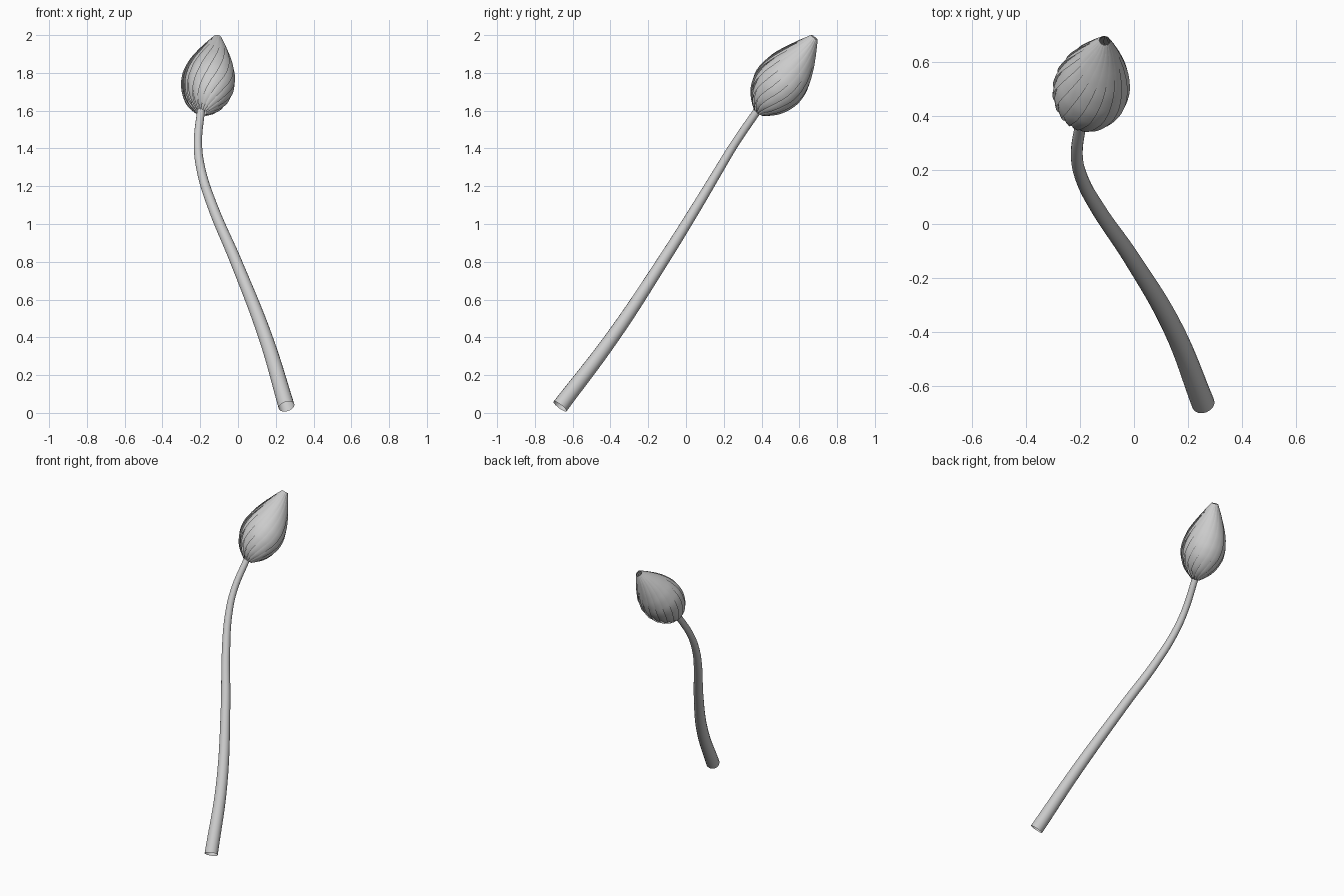
import bpy, bmesh
from math import sin, cos, pi, radians
from mathutils import Vector

if "Cube" in bpy.data.objects:
    bpy.data.objects.remove(bpy.data.objects["Cube"])

# Curved tapering stem (open tube): x, y, z, radius
PATH = [(0.257, -0.667, 0.034, 0.043), (0.146, -0.390, 0.40, 0.037),
        (-0.010, -0.125, 0.80, 0.031), (-0.137, 0.062, 1.10, 0.027),
        (-0.194, 0.170, 1.28, 0.024), (-0.212, 0.255, 1.42, 0.022),
        (-0.195, 0.385, 1.61, 0.021)]
curve = bpy.data.curves.new("stem", 'CURVE')
curve.dimensions = '3D'
curve.bevel_depth = 1.0
curve.bevel_resolution = 6
curve.resolution_u = 8
spline = curve.splines.new('BEZIER')
spline.bezier_points.add(len(PATH) - 1)
for p, (x, y, z, r) in zip(spline.bezier_points, PATH):
    p.co = (x, y, z)
    p.radius = r
    p.handle_left_type = p.handle_right_type = 'AUTO'
stem = bpy.data.objects.new("stem", curve)
bpy.context.collection.objects.link(stem)
bpy.context.view_layer.objects.active = stem
stem.select_set(True)
bpy.ops.object.convert(target='MESH')
bpy.ops.object.shade_smooth_by_angle(angle=radians(40))
stem.select_set(False)

# Bud: overlapping petals spiralling round a tilted axis
BASE = Vector((-0.193, 0.382, 1.590))
TIP = Vector((-0.108, 0.680, 1.988))
AXIS = (TIP - BASE).normalized()
LENGTH = (TIP - BASE).length
SIDE = Vector((1, 0, 0))
SIDE = (SIDE - AXIS * SIDE.dot(AXIS)).normalized()
UP = AXIS.cross(SIDE)
PROFILE = [(0, 0.026), (0.04, 0.054), (0.10, 0.087), (0.2, 0.117), (0.32, 0.136),
           (0.45, 0.138), (0.6, 0.120), (0.75, 0.088), (0.9, 0.049), (1.0, 0.019)]
PETALS, ROWS, COLS = 18, 28, 8
TWIST = radians(50)


def bud_radius(t):
    for (t0, r0), (t1, r1) in zip(PROFILE, PROFILE[1:]):
        if t <= t1:
            return r0 + (r1 - r0) * (t - t0) / (t1 - t0)
    return PROFILE[-1][1]


def smooth_radius(t):
    # average neighbouring samples to round the profile
    d = min(0.04, t, 1 - t)
    return (bud_radius(t - d) + 2 * bud_radius(t) + bud_radius(t + d)) / 4


bm = bmesh.new()
for k in range(PETALS):
    grid = []
    for i in range(ROWS + 1):
        t = i / ROWS
        r = smooth_radius(t)
        width = radians(18 + 18 * min(1, t / 0.35))
        row = []
        for j in range(COLS + 1):
            s = j / COLS
            a = 2 * pi * k / PETALS + TWIST * (t - 0.1) + width * (s - 0.5)
            # inner edge tucks beneath the neighbour, outer edge stands free
            rr = r * (0.89 + 0.15 * s) + 0.003 * sin(pi * s)
            row.append(bm.verts.new(BASE + AXIS * LENGTH * t
                                    + (SIDE * cos(a) + UP * sin(a)) * rr))
        grid.append(row)
    for i in range(ROWS):
        for j in range(COLS):
            bm.faces.new((grid[i][j], grid[i][j + 1], grid[i + 1][j + 1], grid[i + 1][j]))
mesh = bpy.data.meshes.new("bud_petals")
bm.to_mesh(mesh)
bm.free()
bud = bpy.data.objects.new("bud_petals", mesh)
bpy.context.collection.objects.link(bud)
bpy.context.view_layer.objects.active = bud
bud.select_set(True)
bpy.ops.object.shade_smooth_by_angle(angle=radians(50))
